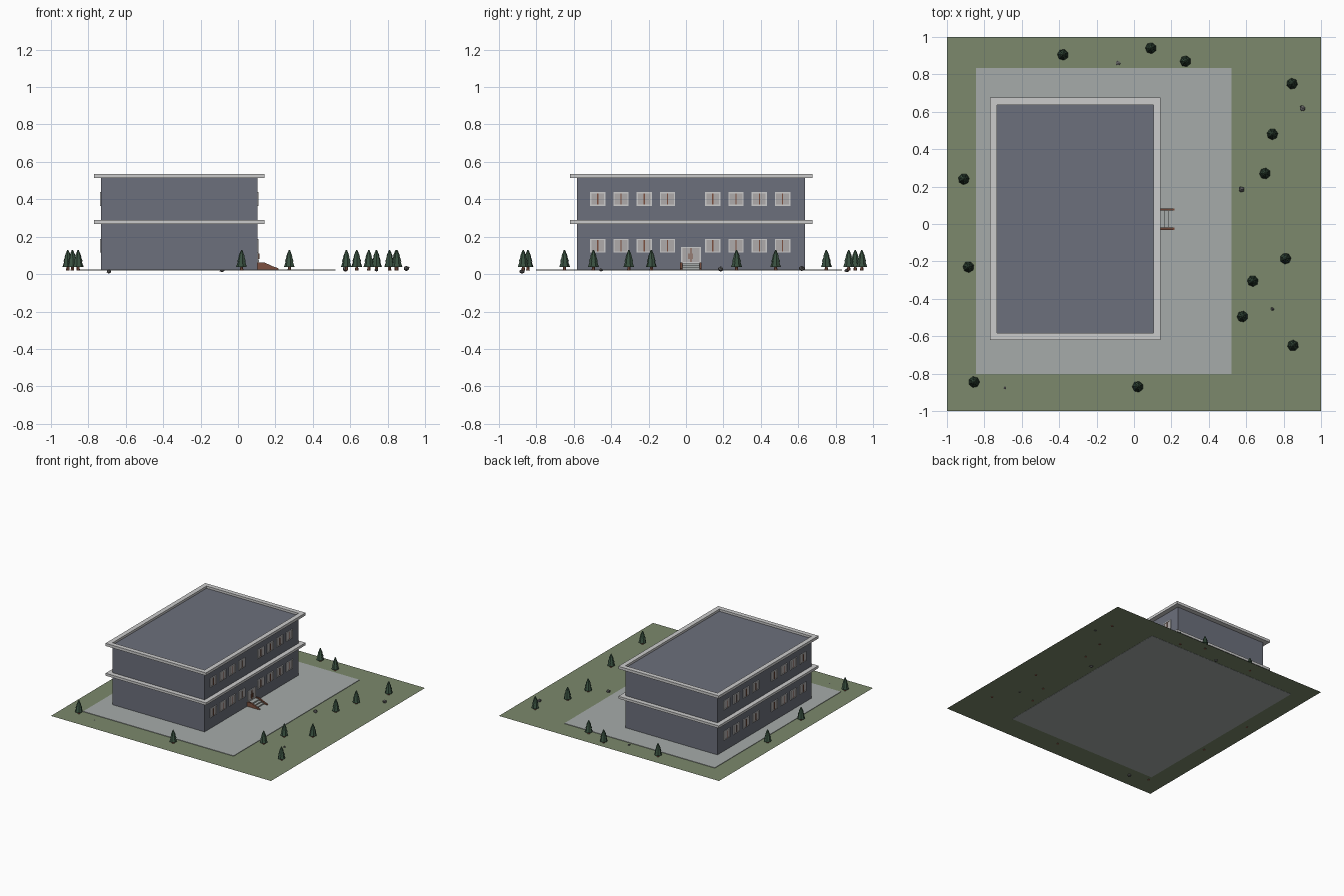
import bpy, bmesh, math, random
from mathutils import Matrix, Vector

if "Cube" in bpy.data.objects:
    bpy.data.objects.remove(bpy.data.objects["Cube"])

random.seed(4)


def material(name, rgb):
    m = bpy.data.materials.new(name)
    m.diffuse_color = (*rgb, 1)
    m.use_nodes = True
    m.node_tree.nodes["Principled BSDF"].inputs["Base Color"].default_value = m.diffuse_color
    return m


GRASS = material("grass", (0.20, 0.25, 0.15))
PAVING = material("paving", (0.38, 0.41, 0.40))
WALL = material("wall", (0.15, 0.16, 0.20))
TRIM = material("trim", (0.68, 0.71, 0.71))
GLASS = material("glass", (0.43, 0.41, 0.41))
BROWN = material("brown", (0.20, 0.08, 0.05))
LEAF = material("needles", (0.04, 0.08, 0.05))
STONE = material("stone", (0.12, 0.12, 0.12))


def finish(bm, name, mats):
    bmesh.ops.recalc_face_normals(bm, faces=bm.faces[:])
    me = bpy.data.meshes.new(name)
    bm.to_mesh(me)
    bm.free()
    for m in mats:
        me.materials.append(m)
    return place(me, name)


def place(me, name):
    ob = bpy.data.objects.new(name, me)
    bpy.context.collection.objects.link(ob)
    return ob


def add_box(bm, x, y, z, mat=0):
    """Box from (min, max) pairs."""
    lo, hi = Vector((x[0], y[0], z[0])), Vector((x[1], y[1], z[1]))
    m = Matrix.Translation((lo + hi) / 2) @ Matrix.Diagonal((*(hi - lo), 1))
    r = bmesh.ops.create_cube(bm, size=1, matrix=m)
    for f in {f for v in r["verts"] for f in v.link_faces}:
        f.material_index = mat


def box(name, x, y, z, mat):
    bm = bmesh.new()
    add_box(bm, x, y, z)
    return finish(bm, name, [mat])


def extrude_xz(bm, pts, y0, y1, mat=0):
    f = bm.faces.new([bm.verts.new((x, y0, z)) for x, z in pts])
    f.material_index = mat
    r = bmesh.ops.extrude_face_region(bm, geom=[f], use_keep_orig=True)
    vs = [v for v in r["geom"] if isinstance(v, bmesh.types.BMVert)]
    bmesh.ops.translate(bm, verts=vs, vec=(0, y1 - y0, 0))
    for f in {f for v in vs for f in v.link_faces}:
        f.material_index = mat


# Lawn and paved yard
bm = bmesh.new()
bmesh.ops.create_grid(bm, x_segments=1, y_segments=1, size=1,
                      matrix=Matrix.Translation((0, 0, 0.022)))
finish(bm, "lawn", [GRASS])
box("paved_yard", (-0.845, 0.522), (-0.803, 0.833), (0.0205, 0.026), PAVING)

# Building body
X0, X1, Y0, Y1 = -0.732, 0.104, -0.582, 0.637
box("building_walls", (X0, X1), (Y0, Y1), (0.025, 0.517), WALL)


# Projecting ledges: a rectangular ring around the walls
def ledge(name, z0, z1, out=0.038):
    def loop(d, z):
        return [bm.verts.new(p) for p in ((X0 - d, Y0 - d, z), (X1 + d, Y0 - d, z),
                                          (X1 + d, Y1 + d, z), (X0 - d, Y1 + d, z))]
    bm = bmesh.new()
    rings = [loop(out, z0), loop(out, z1), loop(0, z1), loop(0, z0)]
    for a, b in zip(rings, rings[1:] + rings[:1]):
        for i in range(4):
            j = (i + 1) % 4
            bm.faces.new((a[i], a[j], b[j], b[i]))
    finish(bm, name, [TRIM])


ledge("floor_ledge", 0.269, 0.289)
ledge("roof_ledge", 0.513, 0.535)


# Framed panel facing +x: frame border, pane and centre bar
def framed_panel(name, w, h):
    bm = bmesh.new()
    t, d = 0.007, 0.006
    for s in (-1, 1):
        e = sorted((s * w / 2, s * (w / 2 - t)))
        add_box(bm, (-0.002, d), e, (0, h), 0)
    for z in ((0, t), (h - t, h)):
        add_box(bm, (-0.002, d), (-w / 2 + t, w / 2 - t), z, 0)
    add_box(bm, (-0.002, 0.003), (-w / 2 + t, w / 2 - t), (t, h - t), 1)
    add_box(bm, (0.001, d), (-0.003, 0.003), (t, h - t), 2)
    return finish(bm, name, [TRIM, GLASS, BROWN])


# Windows on both long walls, two floors
win = None
for side_x, turn in ((X1, 0), (X0, math.pi)):
    for z in (0.115, 0.364):
        for start in (-0.472, 0.143):
            for i in range(4):
                ob = place(win, "window") if win else framed_panel("window", 0.082, 0.074)
                win = ob.data
                ob.location = (side_x, start + i * 0.1245, z)
                ob.rotation_euler.z = turn

# Double entrance door with handles
DY = 0.026
framed_panel("entrance_door", 0.106, 0.088).location = (X1, DY, 0.058)
for s in (-1, 1):
    box("door_handle", (X1 + 0.003, X1 + 0.010),
        (DY + s * 0.010 - 0.002, DY + s * 0.010 + 0.002), (0.08, 0.11), BROWN)

# Entrance steps between two sloping side walls
bm = bmesh.new()
for i in range(3):
    add_box(bm, (X1, 0.142 + 0.022 * i), (DY - 0.046, DY + 0.046),
            (0.025, 0.056 - 0.010 * i), 0)
side = [(X1, 0.025), (0.216, 0.025), (0.216, 0.031), (0.185, 0.042),
        (0.142, 0.062), (X1, 0.062)]
for y in (DY - 0.057, DY + 0.046):
    extrude_xz(bm, side, y, y + 0.012, 1)
finish(bm, "entrance_steps", [PAVING, BROWN])


# Conifer: trunk and three stacked low-poly tiers
def conifer():
    bm = bmesh.new()
    for r1, r2, z0, z1, mat in ((0.010, 0.007, -0.003, 0.022, 1), (0.030, 0.015, 0.016, 0.060, 0),
                                (0.025, 0.010, 0.045, 0.085, 0), (0.018, 0.003, 0.072, 0.108, 0)):
        r = bmesh.ops.create_cone(bm, cap_ends=True, segments=7, radius1=r1, radius2=r2,
                                  depth=z1 - z0,
                                  matrix=Matrix.Translation((0, 0, (z0 + z1) / 2)))
        for f in {f for v in r["verts"] for f in v.link_faces}:
            f.material_index = mat
    return finish(bm, "conifer", [LEAF, BROWN])


tree = None
for x, y in ((-0.38, 0.905), (0.09, 0.94), (0.275, 0.87), (0.845, 0.75), (0.74, 0.48),
             (0.70, 0.27), (-0.91, 0.24), (-0.885, -0.23), (0.81, -0.185), (0.635, -0.305),
             (0.58, -0.495), (0.85, -0.65), (-0.855, -0.845), (0.02, -0.87)):
    ob = place(tree, "conifer") if tree else conifer()
    tree = ob.data
    ob.location = (x, y, 0.022)
    ob.rotation_euler.z = random.uniform(0, 6.28)

# Half-buried rocks
for x, y, z, r in ((-0.085, 0.86, 0.020, 0.014), (0.90, 0.62, 0.030, 0.018),
                   (0.575, 0.185, 0.028, 0.018), (0.74, -0.455, 0.022, 0.011),
                   (-0.69, -0.875, 0.014, 0.016)):
    bm = bmesh.new()
    bmesh.ops.create_icosphere(bm, subdivisions=1, radius=r)
    for v in bm.verts:
        v.co *= random.uniform(0.8, 1.1)
        v.co.z = max(v.co.z * 0.8, -z)
    finish(bm, "rock", [STONE]).location = (x, y, z)
